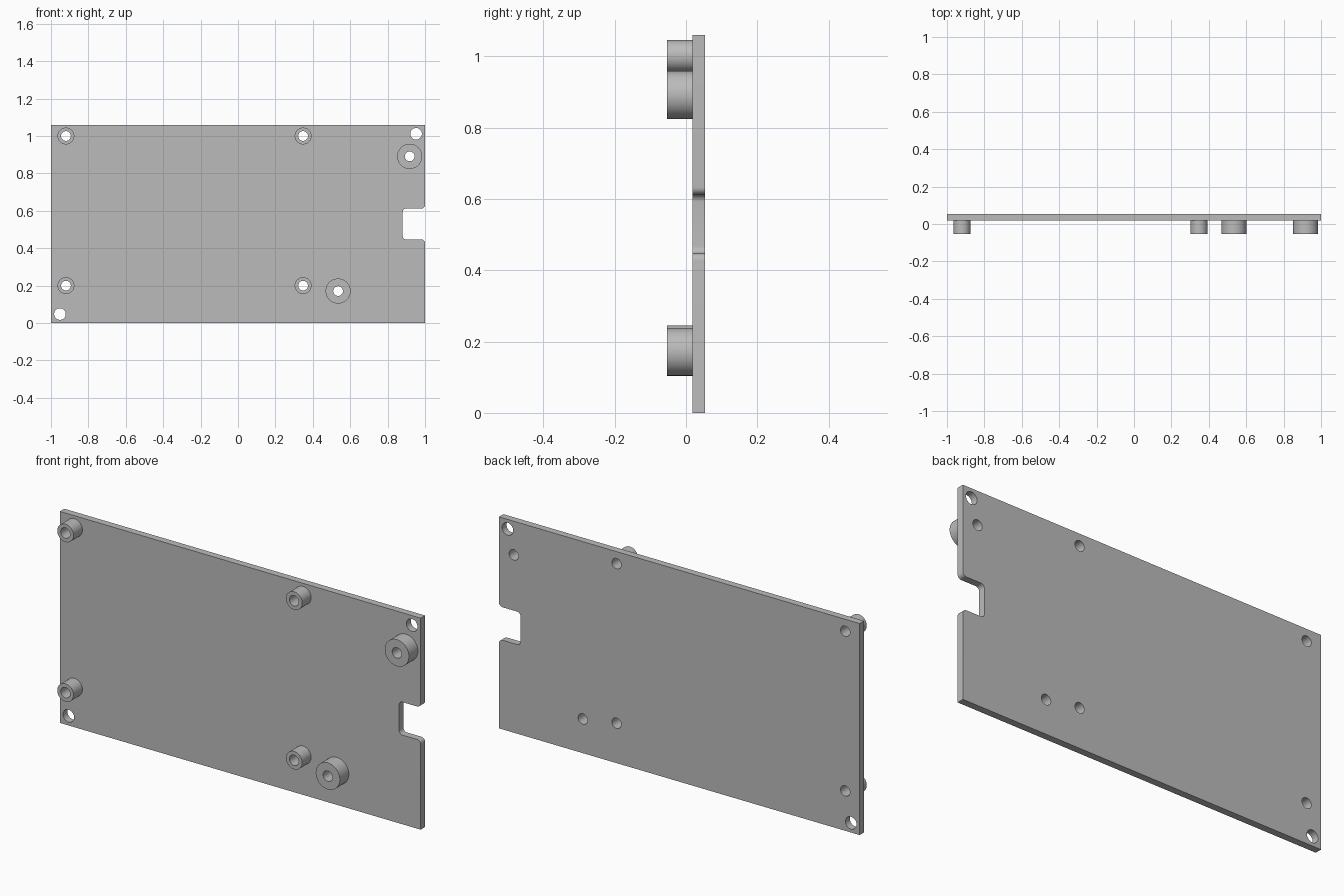
import bpy, bmesh
from math import sin, cos, pi, radians
from mathutils import Vector

cube = bpy.data.objects.get("Cube")
if cube:
    bpy.data.objects.remove(cube, do_unlink=True)

# Overall dimensions
HEIGHT = 1.06
FRONT, BACK, TIP = 0.018, 0.053, -0.053
BORE, MOUNT = 0.026, 0.031
SEGMENTS = 48

grey = bpy.data.materials.new("plain grey")
grey.use_nodes = True
grey.diffuse_color = (0.5, 0.5, 0.5, 1)
grey.node_tree.nodes["Principled BSDF"].inputs["Base Color"].default_value = grey.diffuse_color


def circle(x, z, r):
    steps = [2 * pi * i / SEGMENTS for i in range(SEGMENTS)]
    return [(x + r * cos(a), z + r * sin(a)) for a in steps]


def fillet(x, z, r, start, sweep):
    """Arc around a centre, angles in degrees."""
    steps = [radians(start + sweep * i / 8) for i in range(9)]
    return [(x + r * cos(a), z + r * sin(a)) for a in steps]


def ring_verts(bm, points, y):
    return [bm.verts.new((x, y, z)) for x, z in points]


def finish(bm, name):
    bmesh.ops.recalc_face_normals(bm, faces=bm.faces)
    mesh = bpy.data.meshes.new(name)
    bm.to_mesh(mesh)
    bm.free()
    mesh.materials.append(grey)
    ob = bpy.data.objects.new(name, mesh)
    bpy.context.collection.objects.link(ob)
    bpy.ops.object.select_all(action='DESELECT')
    ob.select_set(True)
    bpy.context.view_layer.objects.active = ob
    bpy.ops.object.shade_smooth_by_angle(angle=radians(30))
    return ob


def boss(name, x, z, radius):
    """Hollow spacer, open where it meets the plate."""
    bm = bmesh.new()
    loops = [ring_verts(bm, circle(x, z, r), y) for r, y in
             ((radius, FRONT), (radius, TIP), (BORE, TIP), (BORE, FRONT))]
    for a, b in zip(loops, loops[1:]):
        for i in range(SEGMENTS):
            j = (i + 1) % SEGMENTS
            bm.faces.new((a[i], a[j], b[j], b[i]))
    finish(bm, name)


def plate(outline, holes):
    """Fill the outline around its holes, then extrude to thickness."""
    bm = bmesh.new()
    edges = []
    for points in [outline] + holes:
        v = ring_verts(bm, points, FRONT)
        edges += [bm.edges.new((v[i - 1], v[i])) for i in range(len(v))]
    bmesh.ops.triangle_fill(bm, edges=edges, use_beauty=True, normal=(0, -1, 0))
    out = bmesh.ops.extrude_face_region(bm, geom=bm.faces[:], use_keep_orig=True)
    moved = [g for g in out["geom"] if isinstance(g, bmesh.types.BMVert)]
    bmesh.ops.translate(bm, verts=moved, vec=Vector((0, BACK - FRONT, 0)))
    finish(bm, "plate")


# Spacer positions: four small in a rectangle, two large
small = [(x, z) for x in (-0.92, 0.348) for z in (0.2, 1.0)]
large = [(0.535, 0.171), (0.918, 0.891)]

# Plate outline with a filleted notch in the left edge
low, high, deep, r = 0.447, 0.612, 0.88, 0.02
outline = [(-1, 0), (1, 0)]
outline += fillet(1 - r, low - r, r, 0, 90)
outline += fillet(deep + r, low + r, r, 270, -90)
outline += fillet(deep + r, high - r, r, 180, -90)
outline += fillet(1 - r, high + r, r, 270, 90)
outline += [(1, HEIGHT), (-1, HEIGHT)]

holes = [circle(x, z, BORE) for x, z in small + large]
holes += [circle(-0.952, 0.048, MOUNT), circle(0.952, HEIGHT - 0.048, MOUNT)]
plate(outline, holes)

for n, (x, z) in enumerate(small):
    boss(f"small_spacer_{n + 1}", x, z, 0.045)
for n, (x, z) in enumerate(large):
    boss(f"large_spacer_{n + 1}", x, z, 0.067)
